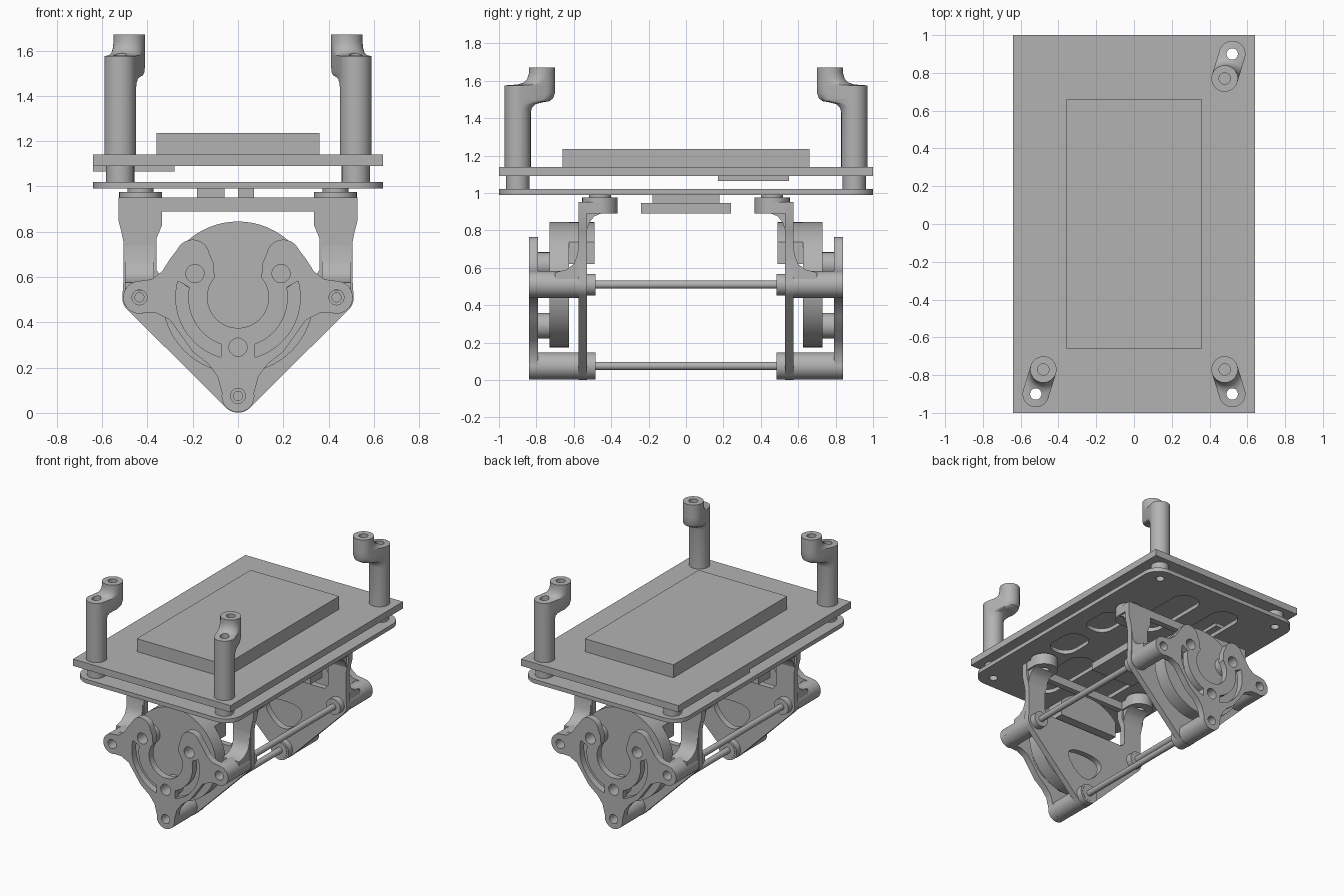
import bpy, bmesh
from math import sin, cos, radians, hypot

cube = bpy.data.objects.get("Cube")
if cube:
    bpy.data.objects.remove(cube)

grey = bpy.data.materials.new("plain grey")
grey.use_nodes = True
colour = (0.45, 0.45, 0.45, 1)
grey.diffuse_color = colour
grey.node_tree.nodes["Principled BSDF"].inputs["Base Color"].default_value = colour
parts = []


# --- 2D outline helpers ---
def arc(cx, cy, r, start, end, n=14):
    steps = [radians(start + (end - start) * i / n) for i in range(n + 1)]
    return [(cx + r * cos(a), cy + r * sin(a)) for a in steps]


def circle(cx, cy, r):
    return arc(cx, cy, r, 0, 360, 32)[:-1]


def rect(x0, y0, x1, y1):
    return [(x0, y0), (x1, y0), (x1, y1), (x0, y1)]


def rounded(x0, y0, x1, y1, r):
    return (arc(x1 - r, y1 - r, r, 0, 90) + arc(x0 + r, y1 - r, r, 90, 180)
            + arc(x0 + r, y0 + r, r, 180, 270) + arc(x1 - r, y0 + r, r, 270, 360))


def mirrored(half):
    return half + [(-x, y) for x, y in reversed(half) if abs(x) > 1e-4]


def soften(pts, rounds=3):
    for _ in range(rounds):
        pts = [(p[0] * (1 - t) + q[0] * t, p[1] * (1 - t) + q[1] * t)
               for p, q in zip(pts, pts[1:] + pts[:1]) for t in (0.25, 0.75)]
    return pts


def flip(pts):
    return [(-x, y) for x, y in pts]


# --- Solid helpers ---
def finish(name, bm, mirror=""):
    bmesh.ops.remove_doubles(bm, verts=bm.verts[:], dist=1e-5)
    bmesh.ops.recalc_face_normals(bm, faces=bm.faces[:])
    mesh = bpy.data.meshes.new(name)
    bm.to_mesh(mesh)
    bm.free()
    mesh.materials.clear()
    mesh.materials.append(grey)
    obj = bpy.data.objects.new(name, mesh)
    bpy.context.collection.objects.link(obj)
    if mirror:
        mod = obj.modifiers.new("mirror", "MIRROR")
        mod.use_axis = ["X" in mirror, "Y" in mirror, False]
        mod.use_mirror_merge = False
    parts.append(obj)
    return obj


def plate(name, outlines, lo, hi, axis="z", mirror=""):
    """Extrude an outline, with any holes, between lo and hi along an axis."""
    curve = bpy.data.curves.new(name, "CURVE")
    curve.dimensions, curve.fill_mode = "2D", "BOTH"
    curve.extrude = (hi - lo) / 2
    for pts in outlines:
        spline = curve.splines.new("POLY")
        spline.points.add(len(pts) - 1)
        for point, (a, b) in zip(spline.points, pts):
            point.co = (a, b, 0, 1)
        spline.use_cyclic_u = True
    temp = bpy.data.objects.new("temp", curve)
    bpy.context.collection.objects.link(temp)
    graph = bpy.context.evaluated_depsgraph_get()
    mesh = bpy.data.meshes.new_from_object(temp.evaluated_get(graph))
    bm = bmesh.new()
    bm.from_mesh(mesh)
    bpy.data.objects.remove(temp)
    bpy.data.curves.remove(curve)
    bpy.data.meshes.remove(mesh)
    for v in bm.verts:
        a, b, c = v.co.x, v.co.y, v.co.z + (lo + hi) / 2
        v.co = {"x": (c, a, b), "y": (a, c, b), "z": (a, b, c)}[axis]
    return finish(name, bm, mirror)


# --- Display board, screen and base plate ---
HX, HY = 0.52, 0.9
posts = [(HX, HY), (HX, -HY), (-HX, -HY)]
bores = [circle(x, y, 0.03) for x, y in posts]
plate("display_board", [rect(-0.64, -1, 0.64, 1)] + bores, 1.09, 1.14)
plate("screen", [rect(-0.36, -0.66, 0.36, 0.66)], 1.14, 1.235)
plate("card_socket", [rect(-0.64, 0.17, -0.28, 0.55)], 1.065, 1.09)
slots = []
for sx in (-1, 1):
    for sy in (-1, 1):
        slots.append(circle(sx * HX, sy * HY, 0.03))
        slots.append([(sx * x, sy * y) for x, y in rounded(0.07, 0.27, 0.28, 0.85, 0.1)])
        slots.append([(sx * x, sy * y) for x, y in rounded(0.32, 0.05, 0.52, 0.34, 0.09)])
plate("base_plate", [rounded(-0.64, -1, 0.64, 1, 0.12)] + slots, 0.99, 1.02)
plate("board_spacer", [circle(HX, HY, 0.062), circle(HX, HY, 0.03)], 1.02, 1.09, mirror="XY")
plate("centre_box", [rect(-0.18, -0.24, 0.18, 0.24)], 0.89, 0.945)
plate("centre_block_wide", [rect(-0.18, -0.18, -0.06, 0.18)], 0.945, 0.99)
plate("centre_block_narrow", [rect(0, -0.18, 0.07, 0.18)], 0.945, 0.99)


# --- Cranked standoffs, lofted from stacked capsule sections ---
def standoff(x, y):
    sx, sy = (1 if x > 0 else -1), (1 if y > 0 else -1)
    dx, dy = -0.04 * sx, -0.13 * sy
    length = hypot(dx, dy)
    ux, uy = dx / length, dy / length
    layers = [(1.14, 0, 0), (1.43, 0, 0), (1.455, 0, 0.05), (1.475, 0, 0.2), (1.485, 0, 0.5),
              (1.49, 0, 0.75), (1.505, 0, 0.92), (1.535, 0, 1), (1.575, 0, 1), (1.58, 0.55, 1),
              (1.59, 0.78, 1), (1.61, 0.93, 1), (1.64, 0.999, 1), (1.67, 0.999, 1)]
    bm = bmesh.new()
    rings = []
    for z, t0, t1 in layers:
        local = (arc(max(t1, t0 + 0.002) * length, 0, 0.07, -90, 90)
                 + arc(t0 * length, 0, 0.07, 90, 270))
        rings.append([bm.verts.new((x + a * ux - b * uy, y + a * uy + b * ux, z))
                      for a, b in local])
    for low, high in zip(rings, rings[1:]):
        for i in range(len(low)):
            j = (i + 1) % len(low)
            bm.faces.new((low[i], low[j], high[j], high[i]))
    bm.faces.new(rings[0][::-1])
    bm.faces.new(rings[-1])
    body = finish("standoff", bm)
    for cx, cy, lo, hi in ((x, y, 1, 1.8), (x + dx, y + dy, 1.55, 1.8)):
        cutter = plate("bore_cutter", [circle(cx, cy, 0.03)], lo, hi)
        parts.remove(cutter)
        cutter.hide_render = True
        cutter.hide_set(True)
        mod = body.modifiers.new("bore", "BOOLEAN")
        mod.operation, mod.solver, mod.object = "DIFFERENCE", "EXACT", cutter
        graph = bpy.context.evaluated_depsgraph_get()
        body_mesh = bpy.data.meshes.new_from_object(body.evaluated_get(graph))
        body.modifiers.clear()
        body.data = body_mesh
        bpy.data.objects.remove(cutter)


for px, py in posts:
    standoff(px, py)

# --- Motor ends: front built here, back by mirroring ---
TX, TZ, BZ = 0.435, 0.51, 0.075
bolts = [(TX, TZ), (-TX, TZ), (0, BZ)]
bolt_holes = [circle(x, z, 0.033) for x, z in bolts]
screws = [(0.19, 0.615), (-0.19, 0.615), (0, 0.29)]

# Outer face: open ring with three lugs, two horns and curved slots
half = (arc(0, BZ, 0.072, -90, 10)
        + [(0.09, 0.16), (0.13, 0.215), (0.2, 0.27), (0.25, 0.34), (0.3, 0.41), (0.36, 0.44)]
        + arc(TX, TZ, 0.072, -110, 80) + [(0.38, 0.59), (0.335, 0.625), (0.3, 0.68)]
        + arc(0.2, 0.69, 0.075, 25, 170) + [(0.108, 0.66)] + arc(0, TZ, 0.135, 40, -90, 20))
slot = arc(0, TZ, 0.275, 165, 254) + arc(0, TZ, 0.22, 250, 168)
plate("face_plate", [mirrored(half), slot, flip(slot)] + bolt_holes
      + [circle(x, z, 0.04) for x, z in screws], -0.84, -0.79, "y", "Y")
for x, z in screws:
    plate("motor_boss", [circle(x, z, 0.068), circle(x, z, 0.04)], -0.79, -0.73, "y", "Y")

# Motor disc and its raised top block
plate("motor_disc", [arc(0, TZ, 0.335, 0, 360, 64)[:-1]], -0.73, -0.625, "y", "Y")
plate("motor_block", [[(-0.245, 0.62), (0.245, 0.62)] + arc(0, TZ, 0.334, 43, 137, 24)],
      -0.725, -0.49, "y", "Y")

# Inner bracket: triangle, two legs and crossbar
half = (arc(0, BZ, 0.074, -90, -45) + arc(TX, TZ, 0.076, -45, 10)
        + [(0.505, 0.6), (0.505, 0.75), (0.515, 0.8), (0.528, 0.85), (0.528, 0.95)])
window = mirrored([(0.335, 0.89), (0.335, 0.83), (0.36, 0.77), (0.36, 0.63), (0.335, 0.6)])
triangle = soften([(-0.22, 0.42), (0.22, 0.42), (0, 0.15)])
plate("bracket", [mirrored(half), window, triangle] + bolt_holes, -0.575, -0.53, "y", "Y")
foot = [(-0.53, 0.74), (-0.575, 0.74), (-0.58, 0.67), (-0.6, 0.62), (-0.64, 0.59),
        (-0.7, 0.575), (-0.7, 0.54), (-0.53, 0.54)]
plate("leg_fillet", [foot], 0.37, 0.5, "x", "XY")

# Barrels and tie rods
for x, z in bolts:
    plate("barrel", [circle(x, z, 0.072), circle(x, z, 0.033)], -0.83,
          -0.53 if x else -0.485, "y", "Y")
    plate("collar", [circle(x, z, 0.058), circle(x, z, 0.022)], -0.53, -0.483, "y", "Y")
    plate("tie_rod", [circle(x, z, 0.022)], -0.7, 0.7, "y")

# Mounting ears under the base plate
ear = arc(0.43, -0.46, 0.095, 0, 180, 20) + [(0.335, -0.575), (0.525, -0.575)]
bore = circle(0.43, -0.46, 0.035)
plate("ear", [ear, bore], 0.89, 0.952, mirror="XY")
plate("ear_pad", [circle(0.43, -0.46, 0.095), bore], 0.952, 0.975, mirror="XY")
plate("ear_washer", [circle(0.43, -0.46, 0.058), bore], 0.975, 0.99, mirror="XY")
web = [(-0.54, 0.8), (-0.53, 0.8), (-0.515, 0.845), (-0.49, 0.875), (-0.45, 0.892), (-0.54, 0.892)]
plate("ear_fillet", [web], 0.35, 0.51, "x", "XY")

# Smooth round sides, keep edges sharp
bpy.ops.object.select_all(action="DESELECT")
for obj in parts:
    obj.select_set(True)
bpy.context.view_layer.objects.active = parts[0]
bpy.ops.object.shade_smooth_by_angle(angle=radians(32))
